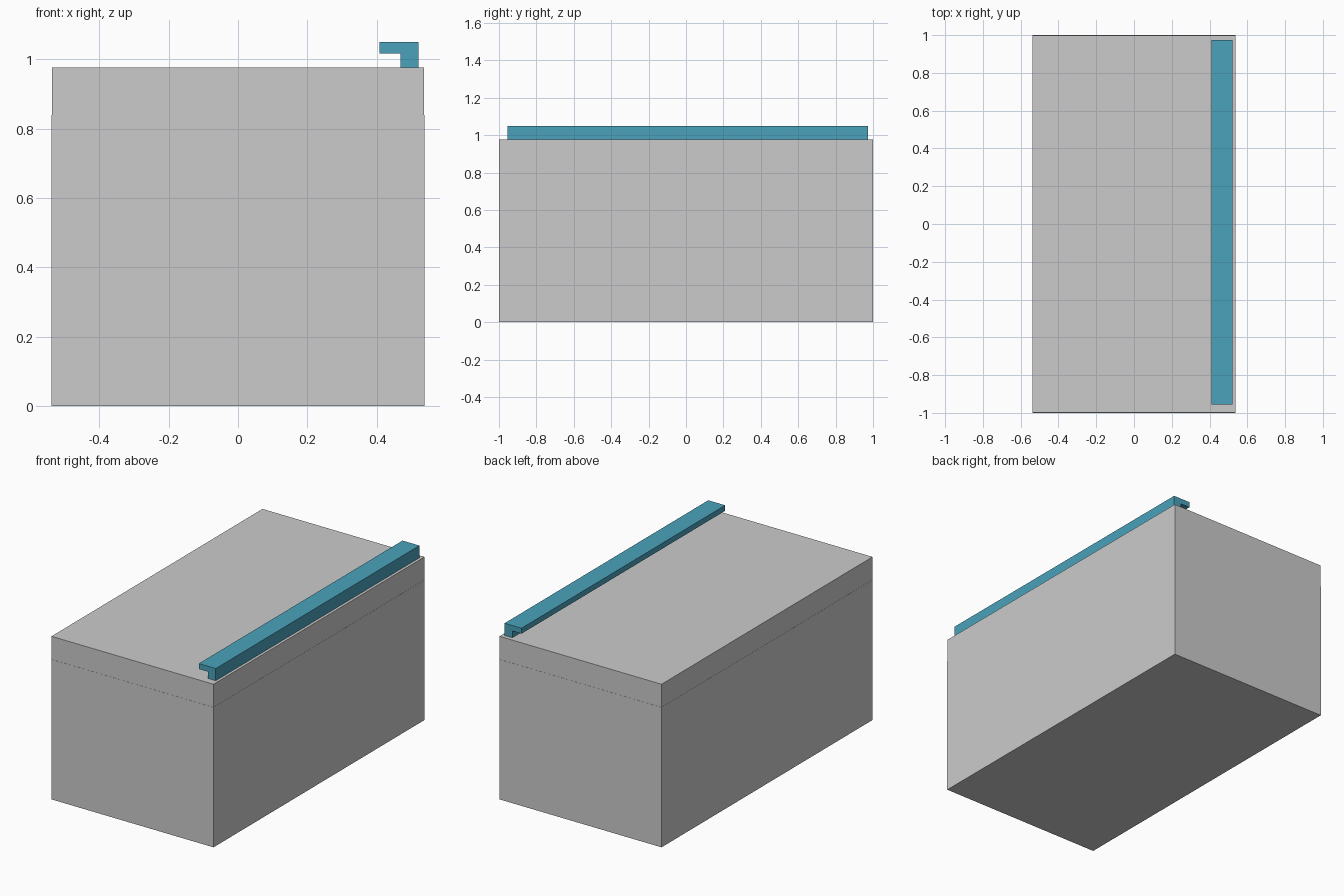
import bpy, bmesh

if "Cube" in bpy.data.objects:
    bpy.data.objects.remove(bpy.data.objects["Cube"])


def prism(name, profile, y0, y1):
    """Extrude an x-z profile along y."""
    bm = bmesh.new()
    face = bm.faces.new([bm.verts.new((x, y0, z)) for x, z in profile])
    ext = bmesh.ops.extrude_face_region(bm, geom=[face])
    moved = [v for v in ext["geom"] if isinstance(v, bmesh.types.BMVert)]
    bmesh.ops.translate(bm, verts=moved, vec=(0, y1 - y0, 0))
    bmesh.ops.recalc_face_normals(bm, faces=bm.faces)
    mesh = bpy.data.meshes.new(name)
    bm.to_mesh(mesh)
    bm.free()
    obj = bpy.data.objects.new(name, mesh)
    bpy.context.collection.objects.link(obj)
    return obj


def box(name, half_x, half_y, z0, z1):
    return prism(name, [(-half_x, z0), (half_x, z0), (half_x, z1), (-half_x, z1)],
                 -half_y, half_y)


# Cabinet body, and a lid inset by a hair so the seam shows
box("body", 0.538, 1.0, 0.0, 0.839)
box("lid", 0.5372, 0.9992, 0.839, 0.977)

# Hooked handle rail along the right edge of the lid
rail = prism("handle_rail",
             [(0.469, 0.977), (0.521, 0.977), (0.521, 1.05),
              (0.409, 1.05), (0.409, 1.017), (0.469, 1.017)],
             -0.955, 0.974)

# Blue handle material
blue = bpy.data.materials.new("handle_blue")
blue.diffuse_color = (0.07, 0.36, 0.50, 1)
blue.use_nodes = True
blue.node_tree.nodes["Principled BSDF"].inputs["Base Color"].default_value = blue.diffuse_color
rail.data.materials.append(blue)
